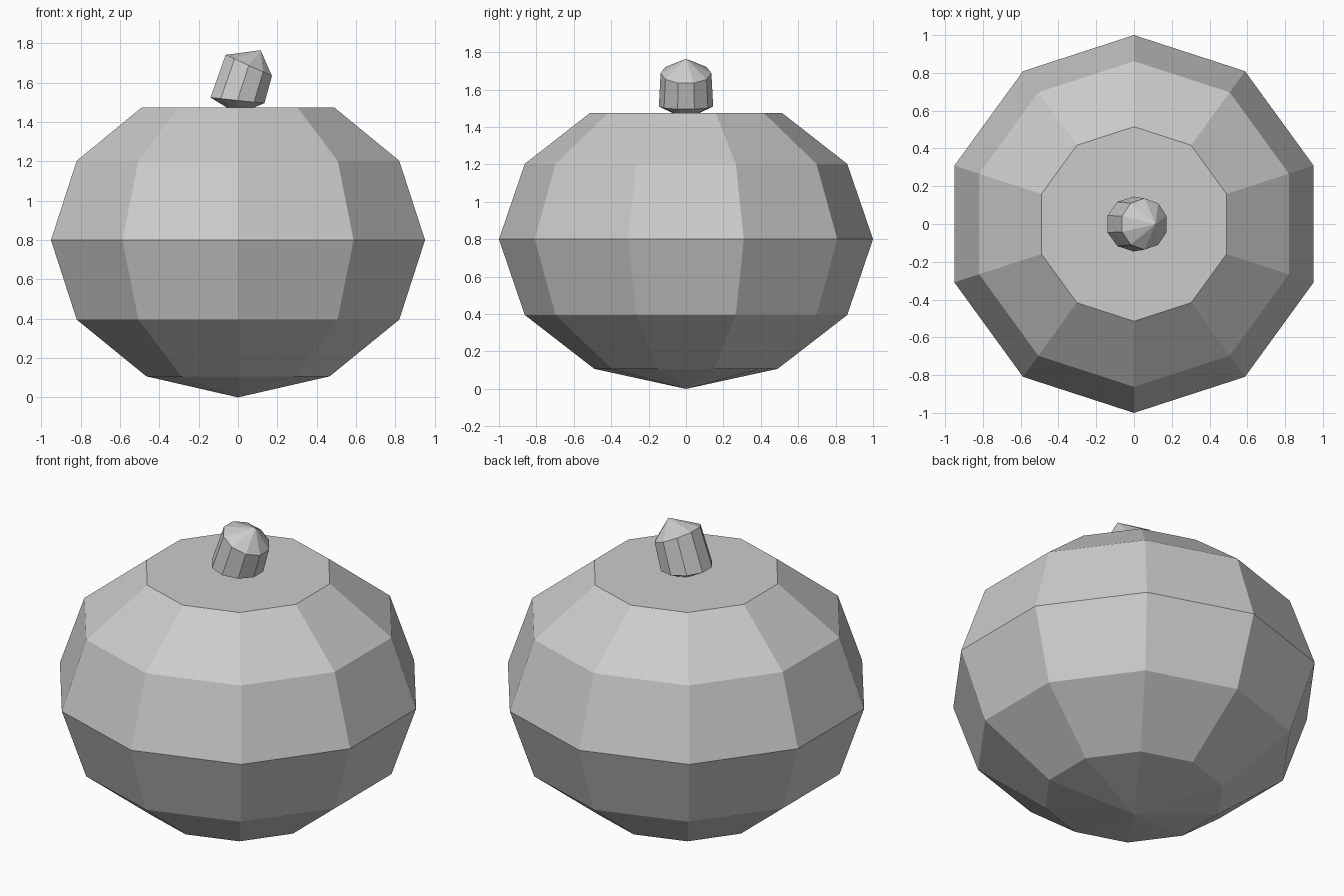
import bpy, bmesh
from math import pi, radians
from mathutils import Vector, Matrix

if "Cube" in bpy.data.objects:
    bpy.data.objects.remove(bpy.data.objects["Cube"])

SIDES = 10


def lathe(name, sections, flat_top=False):
    """Skin decagon sections (centre x, z, radius, tilt about y); radius 0 is a pole."""
    bm = bmesh.new()
    rings = []
    for cx, z, r, tilt in sections:
        centre = Vector((cx, 0, z))
        if r == 0:
            rings.append([bm.verts.new(centre)] * SIDES)
            continue
        rot = Matrix.Rotation(radians(tilt), 3, 'Y')
        rings.append([
            bm.verts.new(centre + rot @ (Matrix.Rotation(pi / 2 + 2 * pi * i / SIDES, 3, 'Z') @ Vector((r, 0, 0))))
            for i in range(SIDES)])
    for low, high in zip(rings, rings[1:]):
        for i in range(SIDES):
            j = (i + 1) % SIDES
            corners = dict.fromkeys((low[i], low[j], high[j], high[i]))
            bm.faces.new(list(corners))
    if flat_top:
        bm.faces.new(rings[-1])
    bmesh.ops.recalc_face_normals(bm, faces=bm.faces[:])
    mesh = bpy.data.meshes.new(name)
    bm.to_mesh(mesh)
    bm.free()
    obj = bpy.data.objects.new(name, mesh)
    bpy.context.collection.objects.link(obj)
    return obj


# Squashed round body with a flat top
lathe("body", [(0, 0, 0, 0), (0, 0.107, 0.49, 0), (0, 0.395, 0.862, 0),
               (0, 0.8, 1.0, 0), (0, 1.203, 0.862, 0), (0, 1.474, 0.515, 0)],
      flat_top=True)

# Leaning stem with pointed ends, its lower tip sunk in the body
lathe("stem", [(0, 1.44, 0, 0), (-0.003, 1.51, 0.145, 6),
               (0.055, 1.688, 0.136, 24.5), (0.115, 1.765, 0, 0)])
